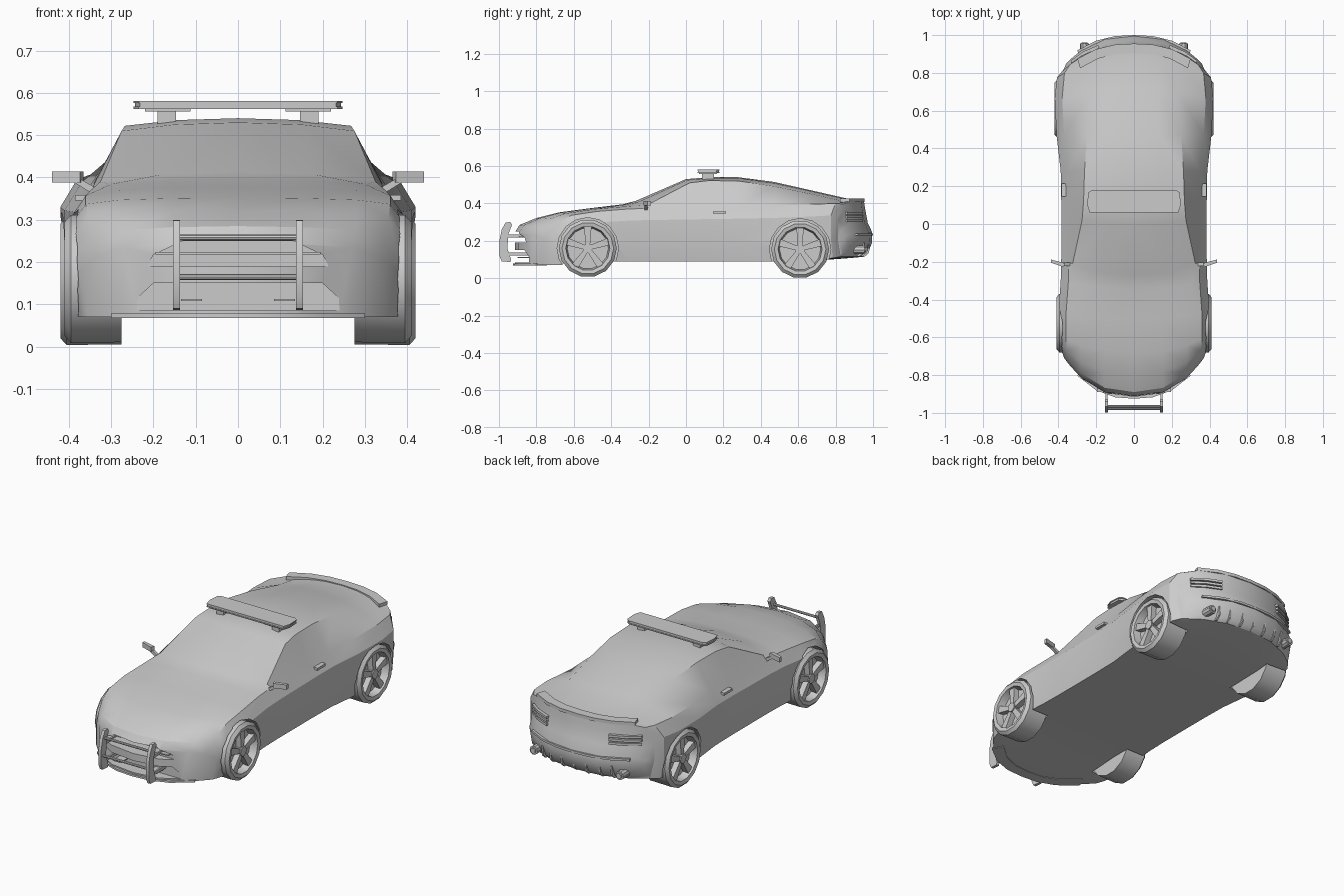
import bpy, bmesh, math
from mathutils import Matrix, Vector

if "Cube" in bpy.data.objects:
    bpy.data.objects.remove(bpy.data.objects["Cube"])


def make(name, verts, faces, mirror=False, smooth=30):
    me = bpy.data.meshes.new(name)
    me.from_pydata(verts, [], faces)
    bm = bmesh.new()
    bm.from_mesh(me)
    bmesh.ops.remove_doubles(bm, verts=bm.verts, dist=1e-5)
    bmesh.ops.recalc_face_normals(bm, faces=bm.faces)
    bm.to_mesh(me)
    bm.free()
    ob = bpy.data.objects.new(name, me)
    bpy.context.collection.objects.link(ob)
    if mirror:
        ob.modifiers.new("Mirror", 'MIRROR')
        apply_all(ob)
    if smooth:
        shade(ob, smooth)
    return ob


def select(ob):
    bpy.ops.object.select_all(action='DESELECT')
    ob.select_set(True)
    bpy.context.view_layer.objects.active = ob


def apply_all(ob):
    select(ob)
    for m in list(ob.modifiers):
        bpy.ops.object.modifier_apply(modifier=m.name)


def shade(ob, deg):
    select(ob)
    bpy.ops.object.shade_smooth_by_angle(angle=math.radians(deg))


def prism(name, pts, axis, a, b, mirror=False):
    """Extrude a 2D outline along an axis from a to b."""
    put = {'x': lambda p, t: (t, p[0], p[1]),
           'y': lambda p, t: (p[0], t, p[1]),
           'z': lambda p, t: (p[0], p[1], t)}[axis]
    n = len(pts)
    verts = [put(p, t) for t in (a, b) for p in pts]
    faces = [(i, (i + 1) % n, n + (i + 1) % n, n + i) for i in range(n)]
    faces += [tuple(range(n)), tuple(range(n, 2 * n))]
    return make(name, verts, faces, mirror)


def box(name, x, y, z, mirror=False):
    return prism(name, [(x[0], y[0]), (x[1], y[0]), (x[1], y[1]), (x[0], y[1])],
                 'z', z[0], z[1], mirror)


def circle(cx, cy, r, n, start=0.0):
    return [(cx + r * math.cos(start + 2 * math.pi * i / n),
             cy + r * math.sin(start + 2 * math.pi * i / n)) for i in range(n)]


# Body stations: y, bow, half width, floor, shoulder z, upper half width, upper edge z, centre z
stations = [
    (-.915, .25, .37, .07, .215, .27, .235, .245),
    (-.89, .245, .385, .07, .26, .28, .275, .285),
    (-.80, .17, .395, .072, .305, .28, .317, .322),
    (-.68, .09, .40, .08, .337, .28, .347, .352),
    (-.50, .03, .40, .09, .357, .28, .37, .376),
    (-.34, .04, .388, .09, .37, .30, .384, .395),
    (-.27, .10, .385, .09, .374, .325, .39, .413),
    (.00, .05, .385, .09, .378, .275, .51, .53),
    (.12, .0, .385, .09, .38, .267, .522, .54),
    (.28, .0, .388, .09, .383, .262, .52, .54),
    (.47, .0, .41, .09, .388, .25, .492, .515),
    (.70, -.03, .42, .095, .396, .232, .446, .463),
    (.88, -.10, .408, .108, .40, .25, .41, .422),
    (.95, -.16, .38, .115, .397, .28, .413, .422),
    (.957, -.17, .375, .12, .36, .28, .37, .375),
    (.972, -.18, .37, .135, .28, .28, .29, .295),
    (.995, -.19, .36, .19, .235, .28, .243, .247),
]


def section(y, bow, w, zb, zs, wr, ze, zt):
    h = zs - zb
    b = w - .015
    half = [(0, zb), (b * .4, zb), (b * .75, zb), (b, zb), (w, zb + h * .35), (w, zb + h * .78),
            (w - .04, zs), (wr, ze), (wr * .55, zt - (zt - ze) * .25), (0, zt)]
    return [(x, y + bow * (x / .4) ** 2.5, z) for x, z in half]


verts = [p for s in stations for p in section(*s)]
faces = [(k * 10 + i, k * 10 + i + 1, k * 10 + i + 11, k * 10 + i + 10)
         for k in range(len(stations) - 1) for i in range(9)]
for k in (0, len(stations) - 1):
    faces += [(k * 10 + i, k * 10 + i + 1, k * 10 + 8 - i, k * 10 + 9 - i) for i in range(4)]
body = make("car_body", verts, faces, mirror=True, smooth=0)

# Wheel arches, grille opening and lower intake cut from the body
WHEELS = ((-.525, .410, .16), (.61, .420, .155))
cutters = []
for y, _, z in WHEELS:
    for s in (1, -1):
        cutters.append(prism("arch_cutter", circle(y, z, .164, 16), 'x', s * .27, s * .5))
cutters.append(prism("grille_cutter", [(-.13, .25), (.13, .25), (.2, .217), (.215, .19),
                                       (-.215, .19), (-.2, .217)], 'y', -1.1, -.855))
cutters.append(prism("intake_cutter", [(-.20, .15), (.20, .15), (.27, .085), (-.27, .085)],
                     'y', -1.1, -.84))
for c in cutters:
    c.hide_render = True
    m = body.modifiers.new("Cut", 'BOOLEAN')
    m.operation, m.solver, m.object = 'DIFFERENCE', 'EXACT', c
apply_all(body)
for c in cutters:
    bpy.data.objects.remove(c)
shade(body, 28)

# Wheels: low-sided tyre and rim, five spokes, hub
for label, (wy, wx, wz) in zip(("front", "rear"), WHEELS):
    prof = [(.275, 0), (.275, .153), (wx - .015, .155), (wx, .138), (wx - .004, .118),
            (wx - .045, .11), (wx - .045, 0)]
    n = 14
    vs = [(x, wy + r * math.cos(2 * math.pi * i / n), wz + r * math.sin(2 * math.pi * i / n))
          for i in range(n) for x, r in prof]
    k = len(prof)
    fs = [(i * k + j, i * k + j + 1, (i + 1) % n * k + j + 1, (i + 1) % n * k + j)
          for i in range(n) for j in range(k - 1)]
    make(label + "_tyres", vs, fs, True)
    for i in range(5):
        a = math.pi / 2 + i * 2 * math.pi / 5
        ca, sa = math.cos(a), math.sin(a)
        pts = [(wy + r * ca - t * sa, wz + r * sa + t * ca)
               for r, t in ((.015, -.012), (.118, -.02), (.118, .02), (.015, .012))]
        prism(label + "_spokes", pts, 'x', wx - .05, wx - .014, True)
    prism(label + "_hubs", circle(wy, wz, .026, 10), 'x', wx - .05, wx - .008, True)

# Light bar on two feet
bar = [(-.235, .062), (.235, .062), (.247, .10), (.243, .165), (.225, .178),
       (-.225, .178), (-.243, .165), (-.247, .10)]
prism("light_bar_base", bar, 'z', .562, .568)
prism("light_bar", [(x * .985, .12 + (y - .12) * .95) for x, y in bar], 'z', .568, .578)
prism("light_bar_lid", bar, 'z', .576, .581)
box("light_bar_feet", (.147, .19), (.085, .15), (.525, .565), True)
box("light_bar_plates", (.112, .22), (.07, .165), (.556, .563), True)

# Door mirrors
prism("mirrors", [(.373, -.228), (.44, -.205), (.44, -.188), (.365, -.208)], 'z', .388, .414, True)
prism("mirror_stems", [(.33, .372), (.35, .365), (.39, .39), (.37, .395)], 'y', -.222, -.205, True)

# Bull bar: two curved uprights, cross tubes and brackets
prism("bull_bar_uprights", [(-.965, .298), (-.94, .30), (-.93, .285), (-.95, .235), (-.955, .16),
                            (-.935, .10), (-.94, .087), (-.985, .09), (-.998, .12), (-.998, .20),
                            (-.985, .26)], 'x', .137, .154, True)
for z, y in ((.258, -.965), (.165, -.978)):
    prism("bull_bar_tube", circle(y, z, .007, 8), 'x', -.145, .145)
for z in (.225, .13):
    box("bull_bar_brackets", (.141, .15), (-.96, -.84), (z - .008, z + .008), True)

# Grille slat, splitter and small front blades
arc = [(x, -.925 + .25 * (abs(x) / .4) ** 2.5) for x in (-.3, -.2, -.1, 0, .1, .2, .3)]
prism("front_splitter", arc + [(x * .9, y + .06) for x, y in reversed(arc)], 'z', .068, .078)
prism("grille_slat", [(x * .65, -.90 + .3 * (x * .65) ** 2) for x, _ in arc]
      + [(x * .65, -.85) for x, _ in reversed(arc)], 'z', .218, .224)
box("intake_blades", (.085, .135), (-.90, -.83), (.108, .113), True)

# Tail lamps: three thin slats per side
outer = [(.19, .947), (.27, .912), (.335, .864)]
lamp = outer + [(x - .015, y - .04) for x, y in reversed(outer)]
for z in (.302, .322, .342):
    prism("tail_lamp_slats", lamp, 'z', z, z + .013, True)

# Rear lip, bumper ledge, diffuser fins, exhausts
rear = [(x, .955 - .165 * (abs(x) / .4) ** 2.5) for x in (-.3, -.2, -.1, 0, .1, .2, .3)]
prism("rear_lip", rear + [(x * .95, y - .05) for x, y in reversed(rear)], 'z', .408, .426)
ledge = [(x, y + .045) for x, y in rear]
prism("bumper_ledge", ledge + [(x * .95, y - .05) for x, y in reversed(ledge)], 'z', .228, .24)
for x, dy in ((.0, 0), (.075, 0), (.15, -.012), (.21, -.03)):
    prism("diffuser_fin", [(.88 + dy, .13), (.955 + dy, .115), (.978 + dy, .135),
                           (.985 + dy, .19), (.9 + dy, .19)],
          'x', x - .005, x + .005, x > 0)
prism("exhausts", circle(.262, .152, .024, 10), 'y', .87, .955, True)
prism("exhaust_tips", circle(.262, .152, .015, 10), 'y', .95, .962, True)

# Door handles
box("door_handles", (.36, .385), (.145, .215), (.345, .358), True)
